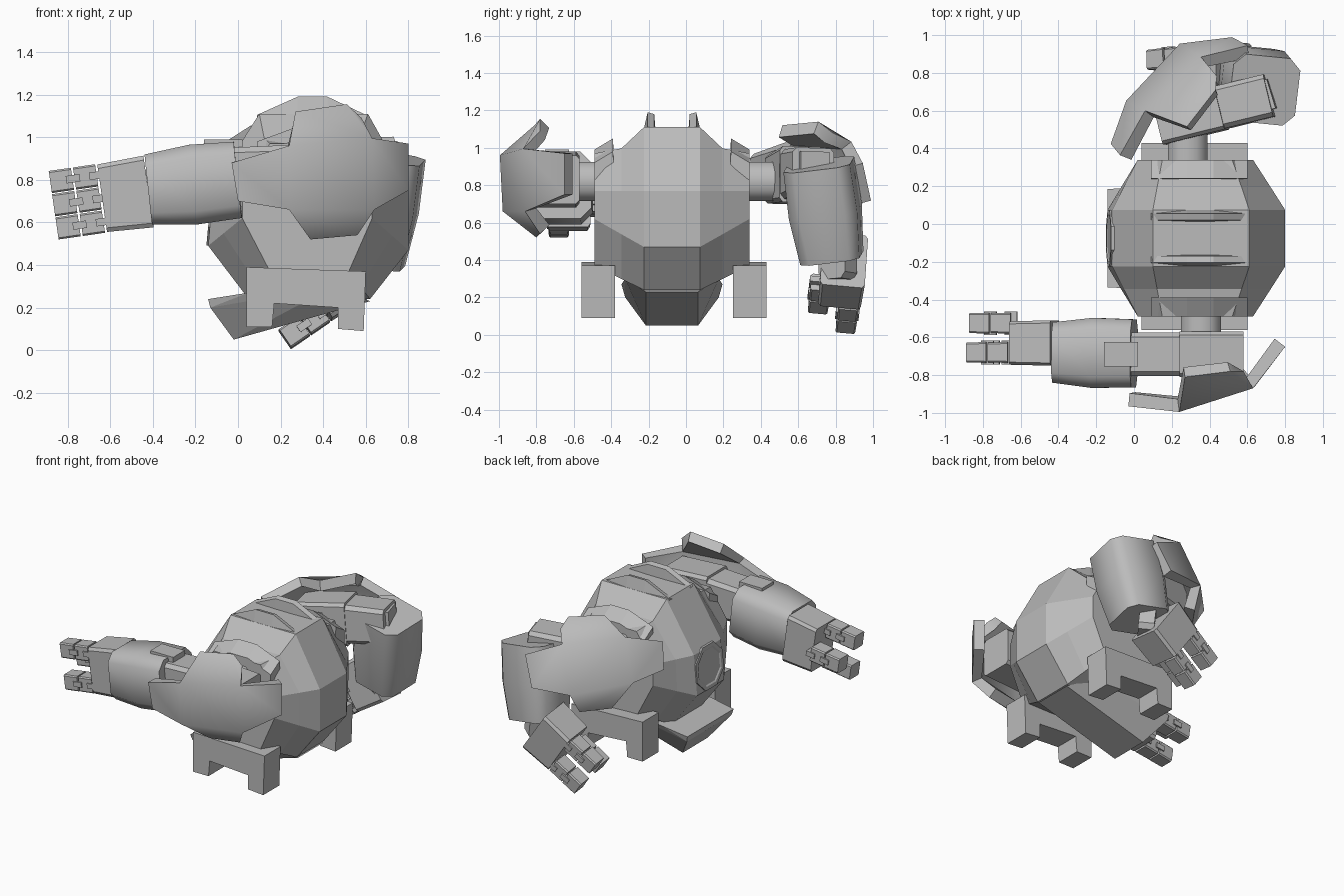
import bpy
import bmesh
from math import cos, sin, pi, radians
from mathutils import Vector, Matrix

cube = bpy.data.objects.get("Cube")
if cube:
    bpy.data.objects.remove(cube, do_unlink=True)

grey = bpy.data.materials.new("plain_grey")
grey.use_nodes = True
colour = (0.5, 0.5, 0.5, 1)
grey.diffuse_color = colour
grey.node_tree.nodes["Principled BSDF"].inputs["Base Color"].default_value = colour
MID = -0.075  # body centre plane in y


def finish(name, bm, smooth=False):
    bmesh.ops.recalc_face_normals(bm, faces=bm.faces)
    mesh = bpy.data.meshes.new(name)
    bm.to_mesh(mesh)
    bm.free()
    mesh.materials.append(grey)
    ob = bpy.data.objects.new(name, mesh)
    bpy.context.collection.objects.link(ob)
    if smooth:
        bpy.ops.object.select_all(action='DESELECT')
        ob.select_set(True)
        bpy.context.view_layer.objects.active = ob
        bpy.ops.object.shade_smooth_by_angle(angle=radians(46))
    return ob


def loft(name, rings, smooth=False):
    """Skin a row of equal-length rings and cap both ends."""
    bm = bmesh.new()
    rows = [[bm.verts.new(p) for p in ring] for ring in rings]
    n = len(rows[0])
    for a, b in zip(rows, rows[1:]):
        for i in range(n):
            j = (i + 1) % n
            bm.faces.new((a[i], a[j], b[j], b[i]))
    bm.faces.new(rows[0])
    bm.faces.new(rows[-1])
    return finish(name, bm, smooth)


def frame(a, b, side):
    a, b = Vector(a), Vector(b)
    axis = (b - a).normalized()
    side = Vector(side)
    side = (side - axis * side.dot(axis)).normalized()
    return a, b, axis, side, axis.cross(side)


def beam(name, a, b, size_a, size_b, side, cut=0.0, smooth=False, swell=1.0):
    """Tapered bar from a to b; cut chamfers the corners, swell widens the middle."""
    a, b, axis, side, up = frame(a, b, side)
    k = 1 - cut
    if cut:
        shape = [(1, k), (k, 1), (-k, 1), (-1, k), (-1, -k), (-k, -1), (k, -1), (1, -k)]
    else:
        shape = [(1, 1), (-1, 1), (-1, -1), (1, -1)]
    stations = [(a, size_a), (b, size_b)]
    if swell != 1:
        stations.insert(1, ((a + b) / 2, [swell * (p + q) / 2 for p, q in zip(size_a, size_b)]))
    rings = [[p + side * (u * s[0] / 2) + up * (v * s[1] / 2) for u, v in shape]
             for p, s in stations]
    return loft(name, rings, smooth)


# Faceted barrel body: wide middle band, narrower side caps
band = [(.8, .77), (.8, .47), (.62, .24), (.05, .24), (-.14, .49), (-.115, .77), (.1, 1.11), (.61, 1.11)]
cap = [(.63, .77), (.63, .62), (.52, .37), (.15, .37), (.02, .62), (.02, .77), (.15, .97), (.52, .97)]
half = []
for d, t, drop in ((.15, 0, 0), (.27, .45, .05), (.415, 1, 0)):
    ring = []
    for i, (p, q) in enumerate(zip(band, cap)):
        x, z = (u + (v - u) * t for u, v in zip(p, q))
        ring.append((x, d, z - (drop if i > 5 else 0)))
    half.append(ring)
rings = [[(x, MID - d, z) for x, d, z in r] for r in reversed(half)]
rings += [[(x, MID + d, z) for x, d, z in r] for r in half]
loft("body", rings)

# Chin wedge below the body
bm = bmesh.new()
for x, d, z in ((-.14, .26, .24), (-.13, .25, .2), (-.02, .14, .05),
                (.62, .14, .23), (.05, .27, .27), (.45, .25, .3)):
    for s in (-1, 1):
        bm.verts.new((x, MID + s * d, z))
bmesh.ops.convex_hull(bm, input=bm.verts)
finish("chin", bm)

# Octagonal port on the face, with a recessed centre
centre, _, out, across, rise = frame((-.127, MID, .64), (-.407, MID, .665), (0, 1, 0))
rings = []
for h, r in ((-.03, .162), (.008, .162), (.008, .135), (.002, .125)):
    angles = [(i + .5) * pi / 4 for i in range(8)]
    rings.append([centre + out * h + (across * cos(t) + rise * sin(t)) * r for t in angles])
loft("face_port", rings)

# Paired top louvres, feet and shoulder axles
fin = [(.085, 1.06), (.095, 1.18), (.13, 1.19), (.16, 1.06)]
vent = [(.31, .9), (.315, 1.05), (.415, .99), (.415, .9)]
foot = [(.04, .39), (.6, .37), (.59, .09), (.47, .1), (.47, .2), (.17, .22), (.16, .11), (.04, .11)]
for s, label in ((-1, "right"), (1, "left")):
    for name, prof, low in (("top_fin", fin, .085), ("top_vent", vent, .07)):
        # Arched: full height in the middle, sinking at both ends
        loft(f"{name}_{label}", [[(x, MID + s * d, z - sink) for d, z in prof]
                                 for x, sink in ((.09, low), (.28, 0), (.42, 0), (.6, low))])
    loft(f"foot_{label}", [[(x, -.065 + s * d, z) for x, z in foot] for d in (.315, .495)])
    x = .32 - s * .035
    beam(f"shoulder_axle_{label}", (x, MID + s * .38, .82), (x, MID + s * .58, .82),
         (.21, .21), (.21, .21), (1, 0, 0), .55, True)


# Cross-shaped shoulder guard, built for one side and moved for the other
GUARD = dict(
    f1=(-.03, -.965, .88), f2=(0, -.96, .70), t1=(.27, -.81, 1.12), t2=(.51, -.78, 1.155),
    t3=(.58, -.78, 1.09), r1=(.8, -.65, .97), r2=(.8, -.65, .75), b2=(.56, -.78, .54),
    b1=(.34, -.8, .52), c1=(.24, -.995, .96), c2=(.24, -.98, .66),
    c3=(.63, -.87, .995), c4=(.64, -.86, .66))
PANELS = "f1 c1 c2 f2,t1 t2 c3 c1,t2 t3 c3,c3 r1 r2 c4,c1 c3 c4 c2,c2 c4 b2 b1"


def guard(name, matrix, outward):
    bm = bmesh.new()
    vs = {k: bm.verts.new(matrix @ Vector(p)) for k, p in GUARD.items()}
    for panel in PANELS.split(","):
        bm.faces.new([vs[k] for k in panel.split()])
    bmesh.ops.recalc_face_normals(bm, faces=bm.faces)
    bm.normal_update()
    if sum((f.normal * f.calc_area() for f in bm.faces), Vector()).dot(outward) < 0:
        bmesh.ops.reverse_faces(bm, faces=bm.faces)
    bm.normal_update()
    # Inner skin and rim
    inner = {v: bm.verts.new(v.co - v.normal * .07) for v in vs.values()}
    rim = [e for e in bm.edges if e.is_boundary]
    for f in list(bm.faces):
        bm.faces.new([inner[v] for v in reversed(f.verts)])
    for e in rim:
        a, b = e.verts
        bm.faces.new((a, b, inner[b], inner[a]))
    finish(name, bm, True)


pivot = Vector((.32, .47, .82))
swing = (Matrix.Translation(pivot + Vector((.04, .06, -.06)))
         @ Matrix.Rotation(radians(62), 4, 'Z') @ Matrix.Rotation(radians(25), 4, 'X')
         @ Matrix.Translation(-pivot)
         @ Matrix.Translation((0, -.13, 0)) @ Matrix.Diagonal((1, -1, 1, 1)))
guard("shoulder_guard_right", Matrix.Identity(4), Vector((0, -1, 0)))
guard("shoulder_guard_left", swing, swing.to_3x3() @ Vector((0, -1, 0)))


def hand(label, wrist, tip, side):
    """Palm, two outer fingers and one opposed thumb, each of two blocks."""
    a, b, axis, side, up = frame(wrist, tip, side)
    beam(f"palm_{label}", a, a + axis * .22, (.24, .34), (.23, .32), side, .12)
    for name, u, v in (("upper_finger", .05, .11), ("lower_finger", .05, -.11), ("thumb", -.105, 0)):
        base = a + side * u + up * v
        for k, (s, e) in enumerate(((.23, .335), (.345, .45))):
            beam(f"{name}_{k}_{label}", base + axis * s, base + axis * e,
                 (.11, .105), (.105, .105), side, .15)
        for k, s in enumerate((.2, .31)):
            beam(f"{name}_joint_{k}_{label}", base + axis * s, base + axis * (s + .065),
                 (.125, .035), (.125, .035), side)


def arm(label, shoulder, elbow, top, wrist, palm, tip, side):
    shoulder, elbow, top, wrist = map(Vector, (shoulder, elbow, top, wrist))
    along = (elbow - shoulder).normalized()
    beam(f"shoulder_block_{label}", shoulder - along * .14, shoulder + along * .2,
         (.24, .26), (.24, .3), side, .15)
    beam(f"upper_arm_{label}", shoulder + along * .16, elbow, (.23, .27), (.23, .24), side, .2)
    beam(f"forearm_{label}", top, wrist, (.36, .36), (.32, .33), side, .33, True, 1.09)
    beam(f"wrist_{label}", wrist, palm, (.18, .22), (.18, .22), side, .3)
    hand(label, palm, tip, side)


arm("right", (.44, -.69, .83), (-.06, -.69, .83), (0, -.685, .8), (-.42, -.68, .755),
    (-.42, -.63, .745), (-.87, -.63, .68), (0, -1, 0))
# Brackets over the elbows
beam("elbow_bracket_right", (-.16, -.69, .95), (.02, -.69, .95), (.13, .08), (.13, .08), (0, 1, 0))

arm("left", (.27, .57, .84), (.72, .68, .88), (.69, .71, .91), (.61, .78, .41),
    (.53, .845, .4), (.15, .81, .14), (.1, 1, 0))
beam("elbow_bracket_left", (.6, .65, .92), (.73, .69, .93), (.16, .1), (.16, .1), (0, 1, 0))
